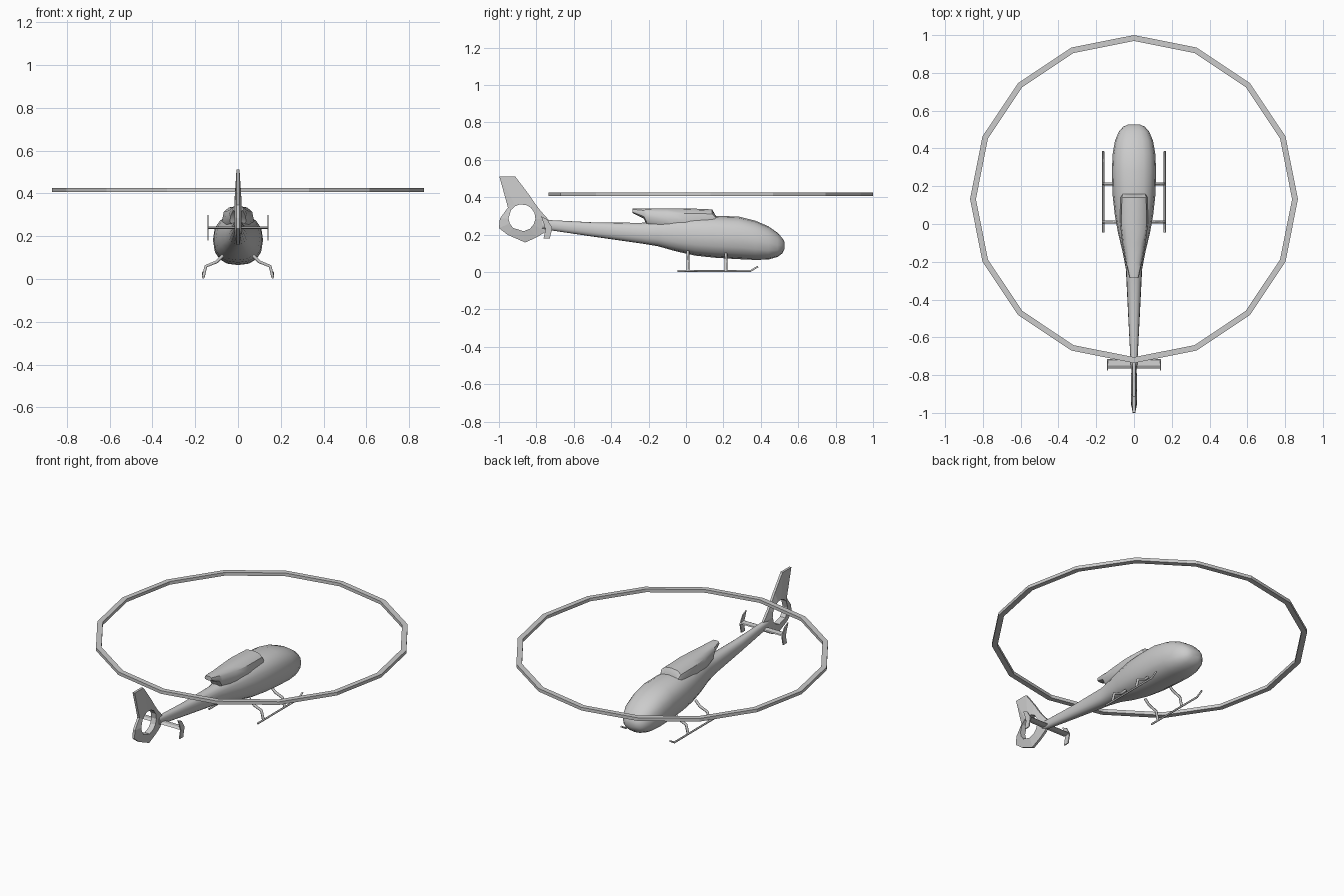
import bpy, bmesh
from math import sin, cos, pi, atan2, radians

if "Cube" in bpy.data.objects:
    bpy.data.objects.remove(bpy.data.objects["Cube"])


def make(name, verts, faces, smooth=None):
    bm = bmesh.new()
    vs = [bm.verts.new(v) for v in verts]
    for f in faces:
        bm.faces.new([vs[i] for i in f])
    bmesh.ops.recalc_face_normals(bm, faces=bm.faces)
    mesh = bpy.data.meshes.new(name)
    bm.to_mesh(mesh)
    bm.free()
    ob = bpy.data.objects.new(name, mesh)
    bpy.context.collection.objects.link(ob)
    if smooth:
        bpy.ops.object.select_all(action='DESELECT')
        ob.select_set(True)
        bpy.context.view_layer.objects.active = ob
        bpy.ops.object.shade_smooth_by_angle(angle=radians(smooth))
    return ob


def loft(name, sections, n=16, power=2.4, smooth=40):
    """Superellipse sections along y: (y, z bottom, z top, half width)."""
    def sp(v):
        return abs(v) ** (2 / power) * (1 if v >= 0 else -1)
    verts, faces = [], []
    for y, zb, zt, hw in sections:
        for i in range(n):
            a = 2 * pi * i / n
            verts.append((hw * sp(cos(a)), y, (zb + zt) / 2 + (zt - zb) / 2 * sp(sin(a))))
    for s in range(len(sections) - 1):
        for i in range(n):
            j = (i + 1) % n
            faces.append((s * n + i, s * n + j, (s + 1) * n + j, (s + 1) * n + i))
    last = (len(sections) - 1) * n
    faces += [tuple(range(n)), tuple(range(last, last + n))]
    return make(name, verts, faces, smooth)


def prism(name, outline, x, half):
    """Side outline (y, z) given thickness along x."""
    n = len(outline)
    verts = [(x + s * half, y, z) for s in (-1, 1) for y, z in outline]
    faces = [tuple(range(n)), tuple(range(n, 2 * n))]
    faces += [(i, (i + 1) % n, n + (i + 1) % n, n + i) for i in range(n)]
    return make(name, verts, faces)


def tube(name, points, radius):
    cu = bpy.data.curves.new(name, 'CURVE')
    cu.dimensions = '3D'
    cu.bevel_depth, cu.bevel_resolution, cu.use_fill_caps = radius, 1, True
    sp = cu.splines.new('POLY')
    sp.points.add(len(points) - 1)
    for p, co in zip(sp.points, points):
        p.co = (*co, 1)
    ob = bpy.data.objects.new(name, cu)
    bpy.context.collection.objects.link(ob)
    bpy.ops.object.select_all(action='DESELECT')
    ob.select_set(True)
    bpy.context.view_layer.objects.active = ob
    bpy.ops.object.convert(target='MESH')


# Cabin and tail boom
loft("fuselage", [
    (.527, .125, .16, .032), (.515, .10, .182, .057), (.49, .081, .21, .08),
    (.44, .067, .245, .101), (.37, .065, .275, .113), (.28, .069, .297, .117),
    (.15, .077, .301, .113), (.05, .088, .30, .102), (-.05, .11, .29, .084),
    (-.15, .138, .275, .06), (-.24, .153, .263, .043), (-.5, .19, .266, .03),
    (-.77, .23, .28, .016)])

# Engine cowling with raked exhaust end
loft("engine_cowling", [
    (.16, .25, .30, .065), (.14, .22, .335, .072), (0, .21, .341, .074),
    (-.1, .22, .341, .062), (-.21, .25, .341, .042), (-.225, .285, .341, .038),
    (-.285, .315, .341, .024)], n=12, power=2.6, smooth=35)

# Tail fin with fan opening, thick at the opening and thin at the rim
outline = [(-.998, .512), (-.914, .512), (-.84, .415), (-.81, .37), (-.78, .33),
           (-.735, .28), (-.75, .215), (-.80, .185), (-.86, .158), (-.955, .2),
           (-1.0, .235), (-.995, .286), (-.952, .345)]
cy, cz, r = -.877, .29, .072
hole = []
for y, z in outline:
    a = atan2(z - cz, y - cy)
    hole.append((cy + r * cos(a), cz + r * sin(a)))
n = len(outline)
verts = []
for pts, half in ((outline, .007), (hole, .017)):
    for s in (-1, 1):
        verts += [(s * half, y, z) for y, z in pts]
faces = []
for a, b in ((0, 1), (1, 3), (3, 2), (2, 0)):
    for i in range(n):
        j = (i + 1) % n
        faces.append((a * n + i, a * n + j, b * n + j, b * n + i))
make("tail_fin", verts, faces)

# Horizontal stabiliser and its end plates
prism("stabiliser", [(-.765, .238), (-.75, .246), (-.72, .243), (-.715, .238), (-.74, .234)], 0, .14)
plate = [(-.775, .298), (-.742, .282), (-.715, .236), (-.728, .18), (-.762, .18), (-.75, .23)]
for side, s in (("left", -1), ("right", 1)):
    prism(side + "_end_plate", plate, s * .14, .003)
    # Landing skid and legs
    tube(side + "_skid", [(s * .163, -.045, .006), (s * .163, .345, .006), (s * .163, .385, .03)], .0055)
    for part, y in (("rear", .01), ("front", .213)):
        tube(f"{side}_{part}_leg", [(s * .163, y, .007), (s * .15, y, .06),
                                    (s * .10, y, .08), (s * .07, y, .11)], .008)

# Rotor disc rim, sixteen flat sides
seg = 16
profile = [(.837, .406), (.868, .406), (.868, .425), (.837, .425)]
verts = [(q * sin(2 * pi * i / seg), .132 + q * cos(2 * pi * i / seg), z)
         for i in range(seg) for q, z in profile]
faces = [(i * 4 + k, i * 4 + (k + 1) % 4, (i + 1) % seg * 4 + (k + 1) % 4, (i + 1) % seg * 4 + k)
         for i in range(seg) for k in range(4)]
make("rotor_rim", verts, faces)
